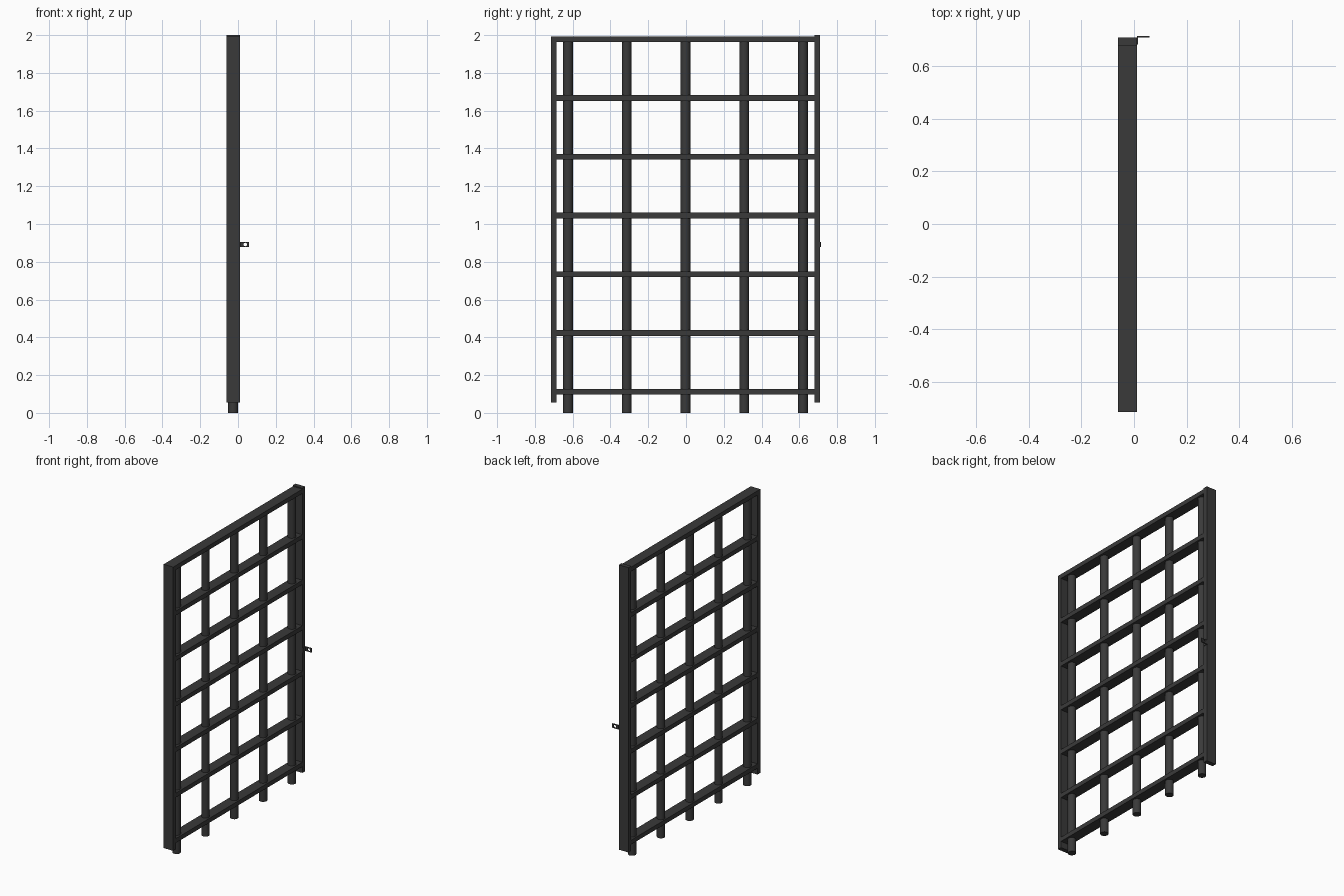
import bpy
import math

if "Cube" in bpy.data.objects:
    bpy.data.objects.remove(bpy.data.objects["Cube"])

mat = bpy.data.materials.new("dark_metal")
mat.diffuse_color = (0.042, 0.042, 0.042, 1)
mat.use_nodes = True
mat.node_tree.nodes["Principled BSDF"].inputs["Base Color"].default_value = mat.diffuse_color


def box(name, x, y, z):
    """Box from (min, max) ranges on each axis."""
    bpy.ops.mesh.primitive_cube_add(size=1, location=[sum(r) / 2 for r in (x, y, z)])
    ob = bpy.context.object
    ob.name = name
    ob.scale = [r[1] - r[0] for r in (x, y, z)]
    bpy.ops.object.transform_apply(location=False, rotation=False, scale=True)
    ob.data.materials.append(mat)
    return ob


def cylinder(name, radius, depth, location, rotation=(0, 0, 0)):
    bpy.ops.mesh.primitive_cylinder_add(vertices=32, radius=radius, depth=depth,
                                        location=location, rotation=rotation)
    ob = bpy.context.object
    ob.name = name
    ob.data.materials.append(mat)
    bpy.ops.object.shade_smooth_by_angle(angle=math.radians(40))
    return ob


DEPTH = (-0.061, 0.011)
Y_LEFT, Y_RIGHT, T = -0.715, 0.709, 0.03
MID = (Y_LEFT + Y_RIGHT) / 2
PITCH = 0.311

# Side stiles: the left one stops under the top rail, the right one runs past it
box("left_stile", DEPTH, (Y_LEFT, Y_LEFT + T), (0.054, 1.963))
box("right_stile", DEPTH, (Y_RIGHT - T, Y_RIGHT), (0.054, 2.0))

# Horizontal rails
for i in range(7):
    z = 0.097 + i * PITCH
    start = Y_LEFT if i == 6 else Y_LEFT + T
    box(f"rail_{i + 1}", DEPTH, (start, Y_RIGHT - T), (z, z + T))

# Round vertical bars through the rails
for i in range(-2, 3):
    cylinder(f"bar_{i + 3}", 0.026, 1.975, (-0.026, MID + i * PITCH, 1.975 / 2))

# Angle bracket for the lock, with a round hole in the tab
box("bracket_leg", (0.011, 0.0145), (Y_RIGHT - 0.026, Y_RIGHT + 0.006), (0.877, 0.906))
tab = box("bracket_tab", (0.0145, 0.058), (Y_RIGHT, Y_RIGHT + 0.006), (0.877, 0.906))
cutter = cylinder("hole_cutter", 0.0095, 0.1, (0.038, Y_RIGHT, 0.8915), (math.pi / 2, 0, 0))
cutter.hide_render = True
cutter.hide_set(True)
cut = tab.modifiers.new("hole", 'BOOLEAN')
cut.operation = 'DIFFERENCE'
cut.solver = 'EXACT'
cut.object = cutter
